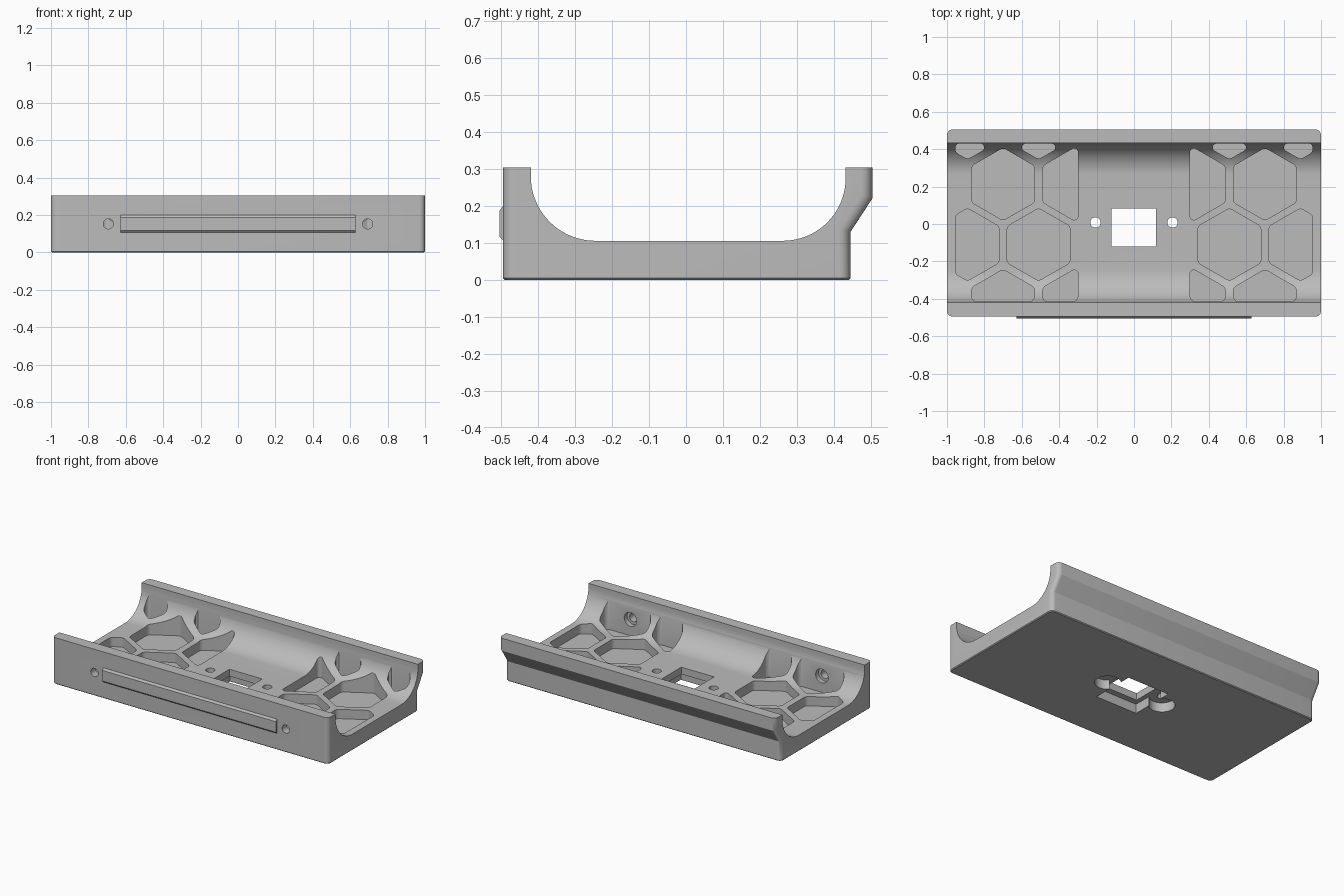
import bpy, bmesh, math
from mathutils import Vector

cube = bpy.data.objects.get("Cube")
if cube:
    bpy.data.objects.remove(cube, do_unlink=True)

grey = bpy.data.materials.new("light grey")
grey.use_nodes = True
colour = (0.5, 0.5, 0.5, 1)
grey.diffuse_color = colour
grey.node_tree.nodes["Principled BSDF"].inputs["Base Color"].default_value = colour


def add_object(name, bm):
    bmesh.ops.recalc_face_normals(bm, faces=bm.faces)
    mesh = bpy.data.meshes.new(name)
    bm.to_mesh(mesh)
    bm.free()
    mesh.materials.append(grey)
    ob = bpy.data.objects.new(name, mesh)
    bpy.context.scene.collection.objects.link(ob)
    return ob


def prism(points, start, end, axis):
    """Extrude a flat outline along x, y or z."""
    place = {"x": lambda a, b, d: (d, a, b),
             "y": lambda a, b, d: (a, d, b),
             "z": lambda a, b, d: (a, b, d)}[axis]
    bm = bmesh.new()
    face = bm.faces.new([bm.verts.new(place(a, b, start)) for a, b in points])
    new = bmesh.ops.extrude_face_region(bm, geom=[face])["geom"]
    shift = Vector(place(0, 0, end - start))
    bmesh.ops.translate(bm, vec=shift, verts=[v for v in new if isinstance(v, bmesh.types.BMVert)])
    return bm


def arc(cx, cy, r, a0, a1, n):
    angles = [math.radians(a0 + (a1 - a0) * i / n) for i in range(n + 1)]
    return [(cx + r * math.cos(a), cy + r * math.sin(a)) for a in angles]


def circle(cx, cy, r, n=32):
    return arc(cx, cy, r, 0, 360, n)[:-1]


def rectangle(x0, x1, y0, y1):
    return [(x0, y0), (x1, y0), (x1, y1), (x0, y1)]


def clip(points, axis, limit, sign):
    """Keep the part of an outline where sign * coordinate <= sign * limit."""
    out = []
    for i, p in enumerate(points):
        q = points[(i + 1) % len(points)]
        dp, dq = sign * (p[axis] - limit), sign * (q[axis] - limit)
        if dp <= 0:
            out.append(p)
        if dp * dq < 0:
            t = dp / (dp - dq)
            out.append(tuple(a + (b - a) * t for a, b in zip(p, q)))
    return out


def round_corners(points, radius, steps=6):
    out = []
    for i, p in enumerate(points):
        p = Vector(p)
        before = Vector(points[i - 1]) - p
        after = Vector(points[(i + 1) % len(points)]) - p
        turn = math.pi - before.angle(after)
        t = min(radius * math.tan(turn / 2), 0.45 * min(before.length, after.length))
        r = t / math.tan(turn / 2)
        a, b = before.normalized(), after.normalized()
        centre = p + (a + b).normalized() * math.hypot(t, r)
        u, v = p + a * t - centre, p + b * t - centre
        for k in range(steps + 1):
            f = k / steps
            out.append(tuple(centre + (u * (1 - f) + v * f).normalized() * r))
    return out


# Cradle body: U-shaped section with an overhanging back lip
section = [(-0.495, 0), (0.445, 0), (0.445, 0.13), (0.505, 0.222), (0.505, 0.304), (0.432, 0.304)]
section += arc(0.262, 0.276, 0.17, 0, -90, 20)
section += arc(-0.245, 0.281, 0.175, 270, 180, 20)
section += [(-0.42, 0.304), (-0.495, 0.304)]
bm = prism(section, -1, 1, "x")
outer = []
for e in bm.edges:
    a, b = e.verts
    at_end = abs(a.co.x - b.co.x) < 1e-5
    front = max(a.co.y, b.co.y) < -0.49
    back = min(a.co.y, b.co.y) > 0.44
    if at_end and (front or back):
        outer.append(e)
bmesh.ops.bevel(bm, geom=outer, offset=0.03, segments=6, profile=0.5, affect="EDGES")
rim = [e for e in bm.edges if max(v.co.z for v in e.verts) < 1e-4]
bmesh.ops.bevel(bm, geom=rim, offset=0.005, segments=1, affect="EDGES")
body = add_object("cradle_body", bm)

cutters = []

# Honeycomb pockets, clipped to the floor area and mirrored
pitch, half_width = 0.38, 0.168
rows = [(-0.437, -0.70), (-0.11, -0.89), (0.213, -0.70), (0.54, -0.89)]
for cy, first in rows:
    for cx in (first, first + pitch):
        hexagon = arc(cx, cy, half_width / math.cos(math.pi / 6), 30, 330, 5)
        for axis, limit, sign in ((0, -0.955, -1), (0, -0.30, 1), (1, -0.415, -1), (1, 0.43, 1)):
            hexagon = clip(hexagon, axis, limit, sign)
        hexagon = round_corners(hexagon, 0.03)
        for side in (1, -1):
            cutters.append(prism([(side * x, y) for x, y in hexagon], 0.045, 0.5, "z"))

# Window in the floor and the recess under it
cutters.append(prism(rectangle(-0.15, 0.15, -0.16, 0.13), -0.1, 0.06, "z"))
cutters.append(prism(rectangle(-0.12, 0.118, -0.12, 0.083), -0.1, 0.3, "z"))

for side in (1, -1):
    # Floor screw holes with round recesses below
    cutters.append(prism(circle(side * 0.206, 0.008, 0.077), -0.1, 0.0605, "z"))
    cutters.append(prism(circle(side * 0.206, 0.008, 0.028), -0.1, 0.3, "z"))
    # Front wall screw holes with inner counterbores
    cutters.append(prism(circle(side * 0.693, 0.152, 0.027), -0.6, -0.35, "y"))
    cutters.append(prism(circle(side * 0.693, 0.152, 0.045), -0.445, -0.36, "y"))

bpy.context.view_layer.objects.active = body
for bm in cutters:
    cutter = add_object("cutter", bm)
    cutter.hide_render = True
    mod = body.modifiers.new("cut", "BOOLEAN")
    mod.operation = "DIFFERENCE"
    mod.solver = "EXACT"
    mod.object = cutter
    bpy.ops.object.modifier_apply(modifier=mod.name)
    bpy.data.objects.remove(cutter, do_unlink=True)

# Raised strip with chamfered edges on the front
strip = [(-0.49, 0.107), (-0.495, 0.107), (-0.505, 0.118), (-0.505, 0.187), (-0.495, 0.2), (-0.49, 0.2)]
label_strip = add_object("front_strip", prism(strip, -0.628, 0.628, "x"))

for ob in (body, label_strip):
    bpy.ops.object.select_all(action="DESELECT")
    ob.select_set(True)
    bpy.context.view_layer.objects.active = ob
    bpy.ops.object.shade_smooth_by_angle(angle=math.radians(30))
